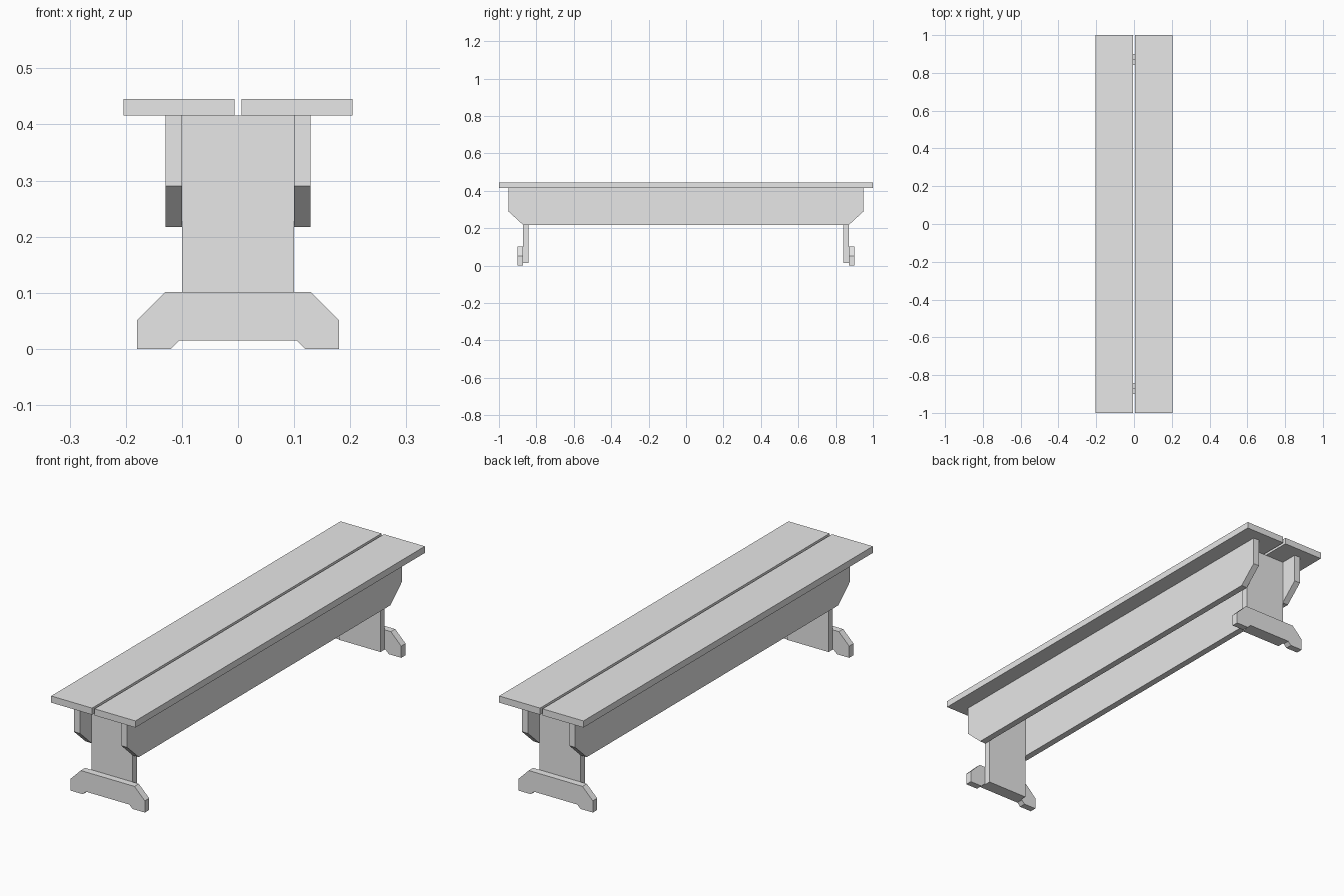
import bpy, bmesh
from mathutils import Vector

if "Cube" in bpy.data.objects:
    bpy.data.objects.remove(bpy.data.objects["Cube"])

grey = bpy.data.materials.new("plain_grey")
grey.diffuse_color = (0.8, 0.8, 0.8, 1)
grey.use_nodes = True
grey.node_tree.nodes["Principled BSDF"].inputs["Base Color"].default_value = grey.diffuse_color


def board(name, outline, axis, start, end):
    """Extrude a 2D outline along x (outline is y,z) or y (outline is x,z)."""
    bm = bmesh.new()
    if axis == "x":
        pts = [(start, a, b) for a, b in outline]
        push = Vector((end - start, 0, 0))
    else:
        pts = [(a, start, b) for a, b in outline]
        push = Vector((0, end - start, 0))
    face = bm.faces.new([bm.verts.new(p) for p in pts])
    new = bmesh.ops.extrude_face_region(bm, geom=[face])["geom"]
    bmesh.ops.translate(bm, vec=push, verts=[v for v in new if isinstance(v, bmesh.types.BMVert)])
    bmesh.ops.recalc_face_normals(bm, faces=bm.faces)
    mesh = bpy.data.meshes.new(name)
    bm.to_mesh(mesh)
    bm.free()
    mesh.materials.append(grey)
    obj = bpy.data.objects.new(name, mesh)
    bpy.context.collection.objects.link(obj)
    return obj


def mirrored(half):
    """Complete a symmetric outline from its positive half."""
    return half + [(-a, b) for a, b in reversed(half)]


seat = mirrored([(1.0, 0.416), (1.0, 0.445)])
rail = mirrored([(0.87, 0.217), (0.95, 0.29), (0.95, 0.416)])
leg = mirrored([(0.1, 0.015), (0.1, 0.416)])
foot = mirrored([(0.105, 0.015), (0.12, 0.001), (0.18, 0.001),
                 (0.18, 0.051), (0.13, 0.101), (0.1, 0.101)])
foot = [(a, max(b - 0.001, 0)) if b < 0.01 else (a, b) for a, b in foot]

# Seat planks and the long side rails under them
for side, s in (("left", -1), ("right", 1)):
    board(f"seat_plank_{side}", seat, "x", s * 0.006, s * 0.204)
    board(f"side_rail_{side}", rail, "x", s * 0.1, s * 0.129)

# End legs with a chamfered foot on the outer face
for end, s in (("front", -1), ("back", 1)):
    board(f"leg_{end}", leg, "y", s * 0.842, s * 0.871)
    board(f"foot_{end}", foot, "y", s * 0.871, s * 0.901)
